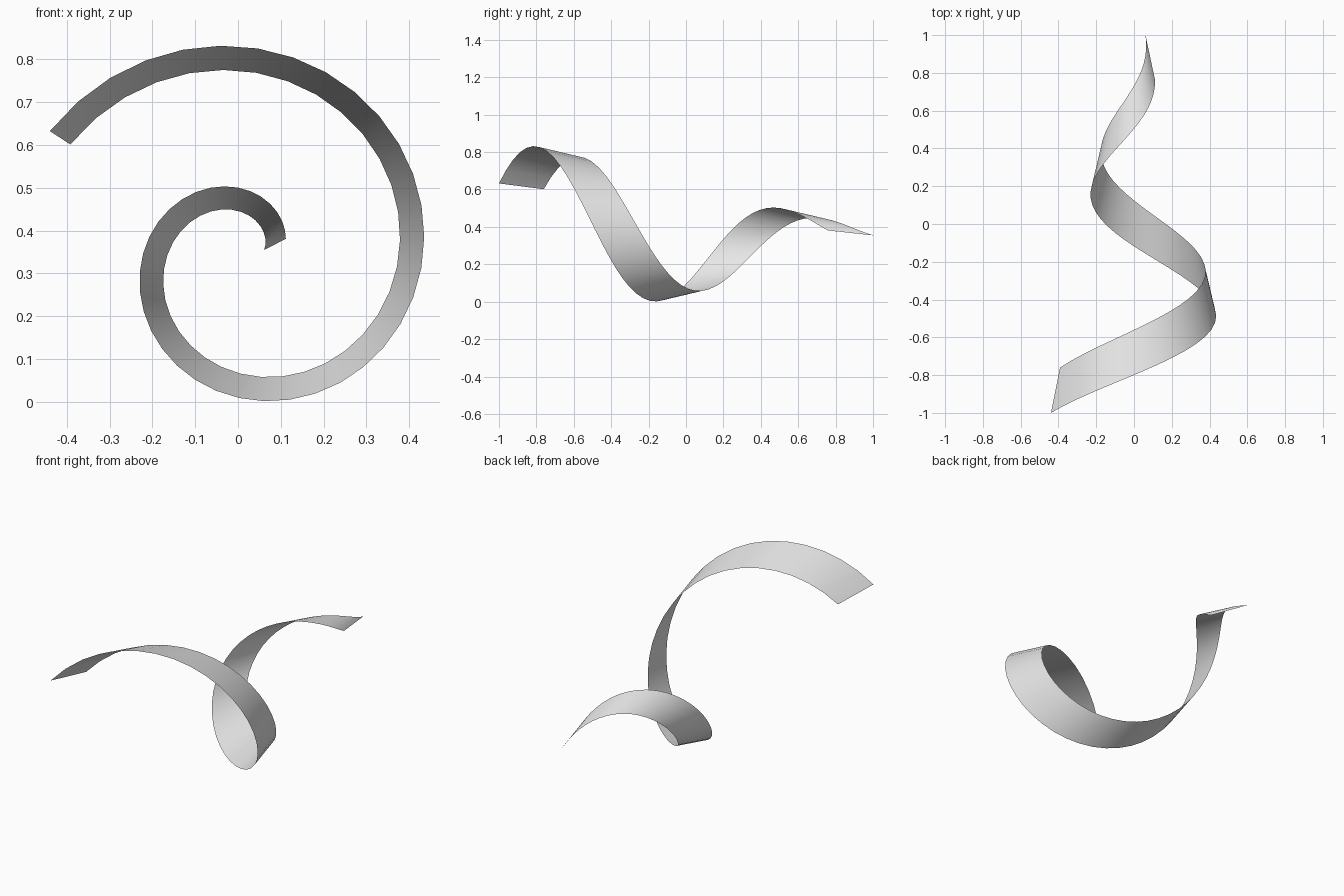
import bpy
import bmesh
from math import radians, sin, cos

cube = bpy.data.objects.get("Cube")
if cube:
    bpy.data.objects.remove(cube, do_unlink=True)

# Spiral: winds around the y axis, shrinking steadily towards the back
CENTRE_X, CENTRE_Z = 0.02, 0.334
START_ANGLE, SWEEP, SEGMENTS = 147, 480, 48
START_RADIUS, END_RADIUS = 0.548, 0.103
START_Y, END_Y = -1.0, 0.76
TAPER, WIDTH = 0.057, 0.24      # radial and depth offset of the rear edge


def spiral_point(t, inset, depth):
    angle = radians(START_ANGLE - SWEEP * t)
    radius = START_RADIUS + (END_RADIUS - START_RADIUS) * t - inset
    y = START_Y + (END_Y - START_Y) * t + depth
    return (CENTRE_X + radius * cos(angle), y, CENTRE_Z + radius * sin(angle))


# Ribbon: one thin strip of quads between the front and rear edges
bm = bmesh.new()
previous = None
for i in range(SEGMENTS + 1):
    t = i / SEGMENTS
    front = bm.verts.new(spiral_point(t, 0, 0))
    rear = bm.verts.new(spiral_point(t, TAPER, WIDTH))
    if previous:
        face = bm.faces.new((previous[0], front, rear, previous[1]))
        face.smooth = True
    previous = (front, rear)
bm.normal_update()

mesh = bpy.data.meshes.new("spiral_ribbon")
bm.to_mesh(mesh)
bm.free()
ribbon = bpy.data.objects.new("spiral_ribbon", mesh)
bpy.context.collection.objects.link(ribbon)

# Light grey surface
grey = bpy.data.materials.new("light_grey")
grey.use_nodes = True
colour = (0.8, 0.8, 0.8, 1)
grey.diffuse_color = colour
grey.node_tree.nodes["Principled BSDF"].inputs["Base Color"].default_value = colour
mesh.materials.append(grey)
